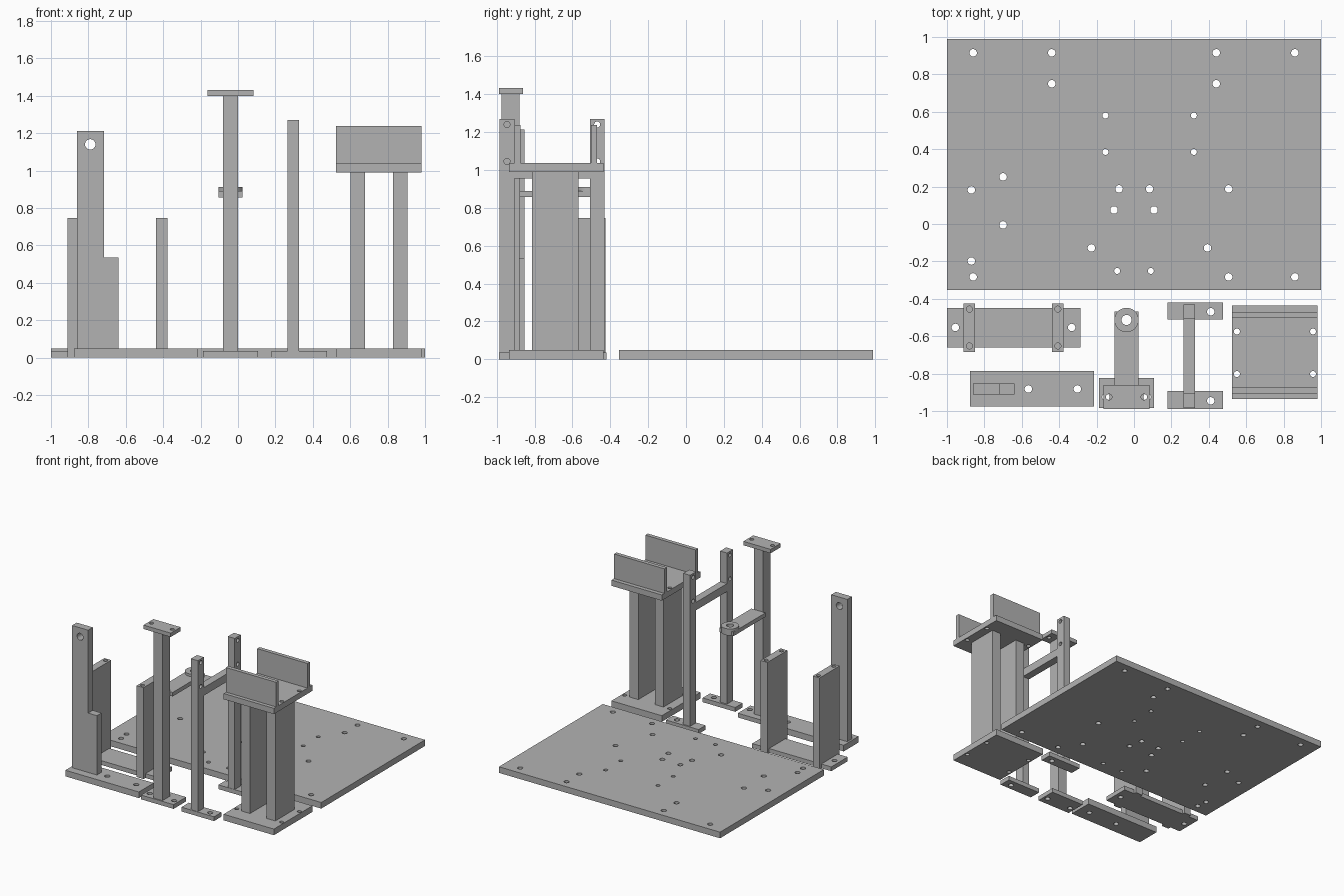
import bpy
import bmesh
import math
from mathutils import Vector

old = bpy.data.objects.get("Cube")
if old:
    bpy.data.objects.remove(old, do_unlink=True)

grey = bpy.data.materials.new("plain_grey")
grey.use_nodes = True
colour = (0.45, 0.45, 0.45, 1)
grey.diffuse_color = colour
grey.node_tree.nodes["Principled BSDF"].inputs["Base Color"].default_value = colour

# Maps a profile point (u, v) at depth w into space for each extrusion axis
PLACE = {
    "x": lambda u, v, w: Vector((w, u, v)),
    "y": lambda u, v, w: Vector((u, w, v)),
    "z": lambda u, v, w: Vector((u, v, w)),
}


def rect(u_min, u_max, v_min, v_max):
    return [(u_min, v_min), (u_max, v_min), (u_max, v_max), (u_min, v_max)]


def circle(u, v, radius, sides=24):
    steps = [math.tau * i / sides for i in range(sides)]
    return [(u + radius * math.cos(a), v + radius * math.sin(a)) for a in steps]


def hole_grid(us, vs, radius=0.02):
    return [circle(u, v, radius) for u in us for v in vs]


def extrude(name, axis, outline, low, high, holes=()):
    """Solid made from a flat outline with through holes."""
    bm = bmesh.new()
    place = PLACE[axis]
    edges = []
    for loop in [outline, *holes]:
        verts = [bm.verts.new(place(u, v, low)) for u, v in loop]
        edges += [bm.edges.new((a, b)) for a, b in zip(verts, verts[1:] + verts[:1])]
    if holes:
        bmesh.ops.triangle_fill(bm, edges=edges, use_beauty=True)
    else:
        bm.faces.new(list(bm.verts))
    result = bmesh.ops.extrude_face_region(bm, geom=list(bm.faces), use_keep_orig=True)
    moved = [g for g in result["geom"] if isinstance(g, bmesh.types.BMVert)]
    bmesh.ops.translate(bm, verts=moved, vec=place(0, 0, high - low))
    bmesh.ops.recalc_face_normals(bm, faces=list(bm.faces))
    mesh = bpy.data.meshes.new(name)
    bm.to_mesh(mesh)
    bm.free()
    mesh.materials.append(grey)
    obj = bpy.data.objects.new(name, mesh)
    bpy.context.collection.objects.link(obj)
    return obj


THICK, THIN, SMALL = 0.05, 0.035, 0.016

# Large drilled ground plate
drilled = (
    hole_grid((-0.86, 0.86), (0.915, -0.283))
    + hole_grid((-0.44, 0.44), (0.915, 0.75))
    + hole_grid((-0.153, 0.32), (0.58, 0.385), SMALL)
    + hole_grid((-0.7,), (0.252, -0.005))
    + hole_grid((-0.87,), (0.182, -0.198))
    + hole_grid((-0.08, 0.083), (0.188,))
    + hole_grid((0.506,), (0.188, -0.283))
    + hole_grid((-0.107, 0.107), (0.075,))
    + hole_grid((-0.228, 0.393), (-0.128,))
    + hole_grid((-0.09, 0.09), (-0.251,), SMALL)
)
extrude("ground_plate", "z", rect(-1, 1, -0.353, 0.988), 0, THICK, drilled)

# Bracket with two wide uprights, drilled from the top
extrude("twin_bracket_base", "z", rect(-1, -0.285, -0.66, -0.448), 0, THIN,
        hole_grid((-0.955, -0.333), (-0.553,)))
for side, x in (("right", -0.88), ("left", -0.407)):
    section = rect(x - 0.031, x + 0.031, -0.684, -0.425)
    extrude(side + "_upright", "z", section, 0, 0.645)
    extrude(side + "_upright_top", "z", section, 0.645, 0.747,
            hole_grid((x,), (-0.652, -0.455), SMALL))

# Stepped post with a bearing hole
extrude("stepped_post_base", "z", rect(-0.877, -0.213, -0.977, -0.785), 0, THICK,
        hole_grid((-0.565, -0.303), (-0.882,)))
stepped = [(-0.862, THICK), (-0.638, THICK), (-0.638, 0.535),
           (-0.717, 0.535), (-0.717, 1.213), (-0.862, 1.213)]
extrude("stepped_post", "y", stepped, -0.912, -0.852, [circle(-0.79, 1.14, 0.028)])

# Tall post with a top plate and a ringed arm
mid = -0.04
extrude("tall_post_base", "z", rect(-0.187, 0.107, -0.985, -0.823), 0, THIN,
        hole_grid((mid - 0.11, mid + 0.11), (-0.925,)))
extrude("tall_post", "z", rect(mid - 0.04, mid + 0.04, -0.975, -0.88), THIN, 1.4)
extrude("tall_post_top_plate", "z", rect(-0.163, 0.083, -0.988, -0.86), 1.4, 1.432,
        hole_grid((mid - 0.094, mid + 0.094), (-0.925,), SMALL))
ring_hole = [circle(mid, -0.513, 0.027)]
extrude("arm", "z", rect(mid - 0.063, mid + 0.065, -0.88, -0.467), 0.857, 0.89, ring_hole)
extrude("arm_ring", "z", circle(mid, -0.513, 0.065, 40), 0.857, 0.911, ring_hole)

# Pair of slim pillars joined by a crossbar
for end, y_min, y_max, foot in (("front", -0.984, -0.907, (-0.988, -0.893)),
                                ("back", -0.508, -0.43, (-0.51, -0.42))):
    y_mid = (y_min + y_max) / 2
    extrude(end + "_pillar_foot", "z", rect(0.18, 0.475, *foot), 0, THIN,
            hole_grid((0.41,), (y_mid,)))
    extrude(end + "_pillar", "x", rect(y_min, y_max, THIN, 1.27), 0.264, 0.326,
            hole_grid((y_mid,), (1.24, 1.045), SMALL))
extrude("pillar_crossbar", "x", rect(-0.907, -0.508, 0.955, 1.02), 0.264, 0.326)

# Tray carried on two broad columns
bolts = hole_grid((0.55, 0.957), (-0.575, -0.802), SMALL)
slab = rect(0.525, 0.98, -0.936, -0.437)
extrude("column_base", "z", slab, 0, THICK, bolts)
extrude("tray_floor", "z", slab, 0.99, 1.037, bolts)
for side, x in (("right", 0.64), ("left", 0.868)):
    extrude(side + "_column", "z", rect(x - 0.039, x + 0.039, -0.814, -0.568), THICK, 0.99)
for end, y in (("front", -0.89), ("back", -0.486)):
    extrude(end + "_tray_wall", "z", rect(0.525, 0.98, y - 0.016, y + 0.016), 1.037, 1.238)
